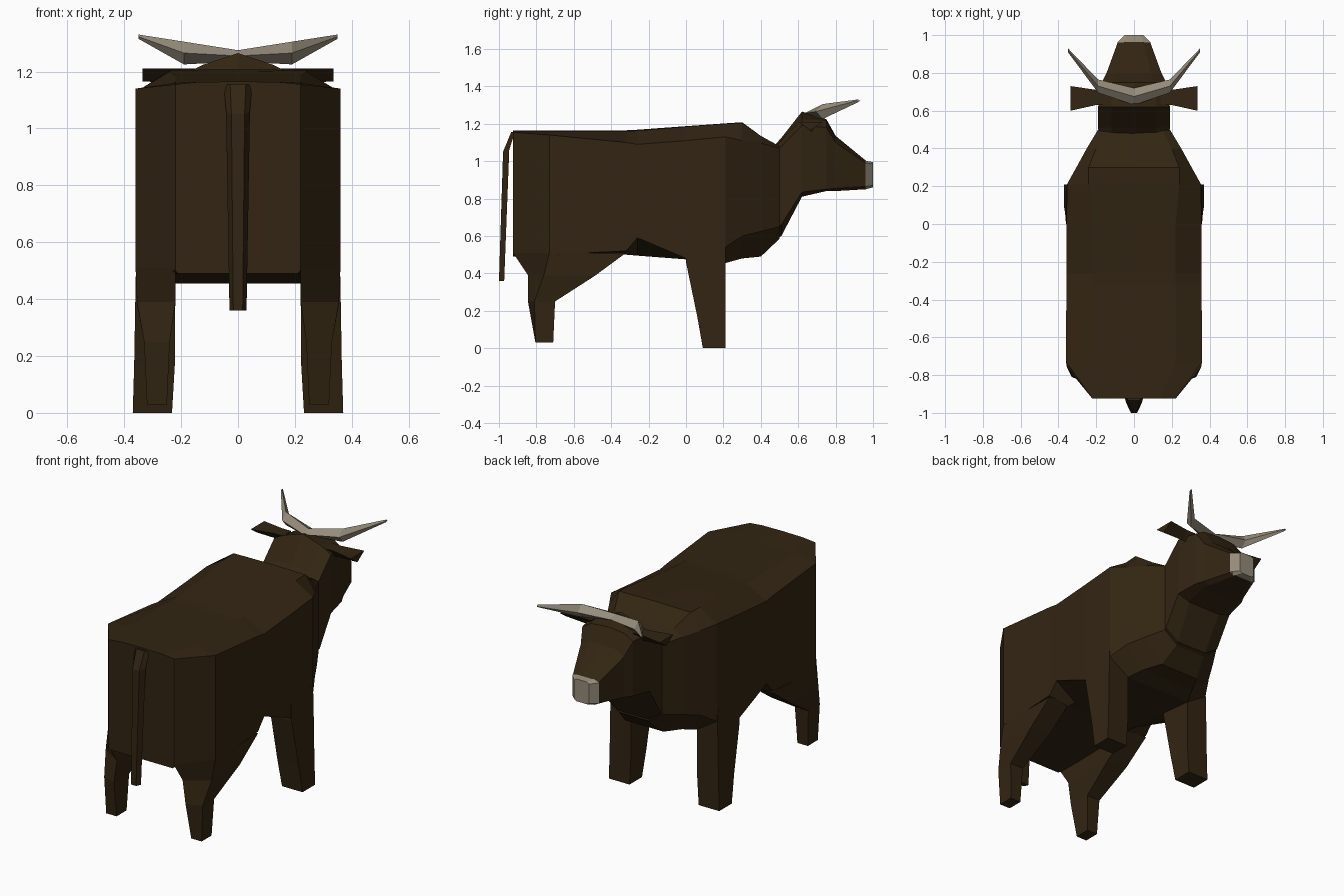
import bpy, bmesh


def material(name, rgb):
    m = bpy.data.materials.new(name)
    m.diffuse_color = (*rgb, 1)
    return m


hide = material("dark brown hide", (0.032, 0.018, 0.006))
bone = material("grey bone", (0.30, 0.26, 0.195))


def loft(name, rings, mat, sides=(1,)):
    """Skin a series of equal-length point rings, once per mirror side."""
    bm = bmesh.new()
    for s in sides:
        vs = [[bm.verts.new((x * s, y, z)) for x, y, z in r] for r in rings]
        n = len(vs[0])
        for a, b in zip(vs, vs[1:]):
            for i in range(n):
                j = (i + 1) % n
                bm.faces.new((a[i], a[j], b[j], b[i]))
        bm.faces.new(vs[0])
        bm.faces.new(vs[-1])
    bmesh.ops.recalc_face_normals(bm, faces=bm.faces)
    me = bpy.data.meshes.new(name)
    bm.to_mesh(me)
    bm.free()
    me.materials.append(mat)
    ob = bpy.data.objects.new(name, me)
    bpy.context.collection.objects.link(ob)
    return ob


def section(y, top, xt, zt, xs, zs, zb, xb, bot):
    """Symmetric cross-section: ridge, shoulder, side top, side bottom, belly."""
    half = [(xt, zt), (xs, zs), (xs, zb), (xb, bot)]
    pts = [(0, top)] + half + [(-x, z) for x, z in reversed(half)]
    return [(x, y, z) for x, z in pts]


# Trunk from rump to neck
loft("body", [
    section(-0.925, 1.165, 0.14, 1.163, 0.22, 1.155, 0.50, 0.21, 0.49),
    section(-0.73, 1.165, 0.22, 1.16, 0.36, 1.14, 0.50, 0.22, 0.49),
    section(-0.32, 1.165, 0.22, 1.16, 0.358, 1.10, 0.52, 0.22, 0.50),
    section(-0.26, 1.168, 0.22, 1.163, 0.358, 1.09, 0.59, 0.22, 0.495),
    section(0.0, 1.187, 0.22, 1.185, 0.357, 1.11, 0.48, 0.22, 0.475),
    section(0.21, 1.202, 0.24, 1.20, 0.355, 1.13, 0.54, 0.22, 0.455),
    section(0.30, 1.208, 0.24, 1.205, 0.305, 1.11, 0.60, 0.18, 0.48),
    section(0.40, 1.135, 0.20, 1.135, 0.25, 1.095, 0.625, 0.13, 0.49),
    section(0.50, 1.08, 0.15, 1.08, 0.19, 1.07, 0.65, 0.10, 0.585),
], hide)

# Neck and head
loft("head", [
    section(0.47, 1.08, 0.12, 1.075, 0.185, 1.06, 0.65, 0.10, 0.58),
    section(0.51, 1.125, 0.12, 1.11, 0.19, 1.08, 0.66, 0.10, 0.60),
    section(0.62, 1.265, 0.12, 1.225, 0.19, 1.19, 0.835, 0.11, 0.81),
    section(0.75, 1.225, 0.11, 1.215, 0.17, 1.18, 0.85, 0.12, 0.84),
    section(0.80, 1.135, 0.09, 1.13, 0.145, 1.10, 0.855, 0.11, 0.84),
    section(0.965, 1.0, 0.05, 1.0, 0.085, 0.985, 0.865, 0.06, 0.85),
], hide)

# Muzzle plate
loft("muzzle", [
    section(0.96, 1.002, 0.055, 1.002, 0.09, 0.99, 0.865, 0.065, 0.85),
    section(1.0, 0.995, 0.035, 0.995, 0.05, 0.985, 0.87, 0.035, 0.86),
], bone)

# Hind legs: thigh, hock, foot, mirrored
loft("hind_legs", [
    [(0.22, -0.925, 0.51), (0.36, -0.73, 0.51), (0.358, -0.32, 0.51), (0.22, -0.32, 0.51)],
    [(0.22, -0.845, 0.39), (0.355, -0.76, 0.39), (0.355, -0.49, 0.385), (0.22, -0.49, 0.385)],
    [(0.24, -0.845, 0.25), (0.33, -0.81, 0.25), (0.33, -0.70, 0.25), (0.24, -0.70, 0.25)],
    [(0.25, -0.805, 0.03), (0.32, -0.805, 0.03), (0.32, -0.71, 0.03), (0.25, -0.71, 0.03)],
], hide, (1, -1))

# Front legs, mirrored
loft("front_legs", [[(xi, ya, z), (xo, ya, z), (xo, 0.21, z), (xi, 0.21, z)]
                    for z, ya, xi, xo in [(0.60, 0.0, 0.22, 0.356), (0.46, 0.0, 0.22, 0.36),
                                          (0.17, 0.06, 0.222, 0.365), (0.0, 0.09, 0.232, 0.37)]],
     hide, (1, -1))

# Horns as one bow sweeping out and forward
half_bow = [(0.0, 0.63, 0.72, 1.235, 1.275), (0.19, 0.695, 0.765, 1.225, 1.305),
            (0.35, 0.91, 0.93, 1.315, 1.33)]
bow = [(-x, *r) for x, *r in reversed(half_bow[1:])] + half_bow
loft("horns", [[(x, ya, (za + zb) / 2), (x, (ya + yb) / 2, zb),
                (x, yb, (za + zb) / 2), (x, (ya + yb) / 2, za)]
               for x, ya, yb, za, zb in bow], bone)

# Ears, mirrored
loft("ears", [[(x, ya, zb), (x, yb, zb), (x, (ya + yb) / 2, za)]
              for x, ya, yb, za, zb in [(0.14, 0.63, 0.71, 1.15, 1.21),
                                        (0.20, 0.63, 0.71, 1.16, 1.21),
                                        (0.335, 0.60, 0.73, 1.165, 1.21)]], hide, (1, -1))

# Tail
loft("tail", [[(-w, yi, z), (w, yi, z), (w * 0.55, yo, z - d), (-w * 0.55, yo, z - d)]
              for z, yi, yo, w, d in [(1.155, -0.915, -0.935, 0.05, 0.0),
                                      (1.06, -0.945, -0.978, 0.042, 0.01),
                                      (0.36, -0.972, -1.0, 0.03, 0.0)]], hide)
